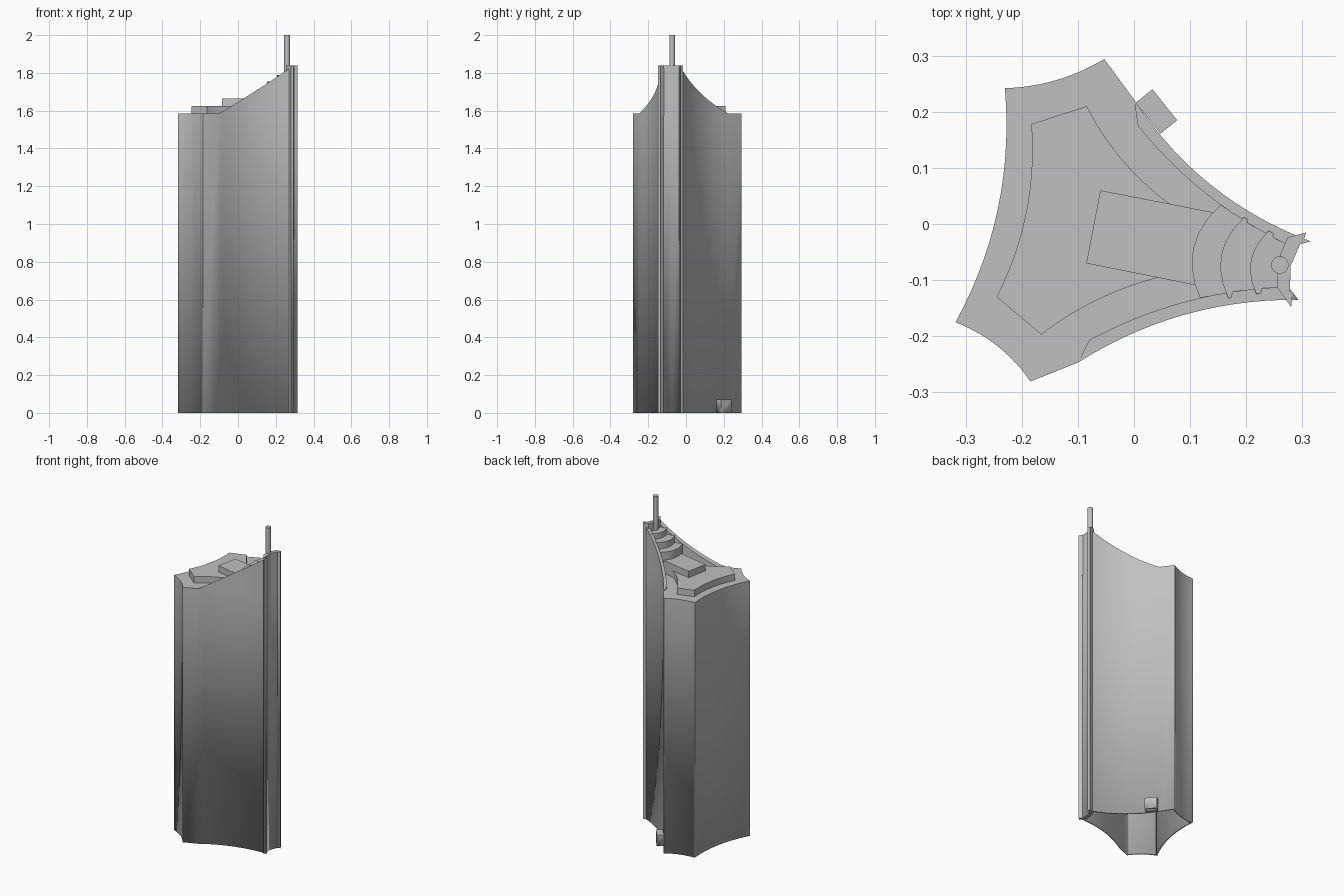
import bpy, bmesh, math
from mathutils import Vector

cube = bpy.data.objects.get("Cube")
if cube:
    bpy.data.objects.remove(cube, do_unlink=True)

grey = bpy.data.materials.new("plain grey")
grey.use_nodes = True
grey.diffuse_color = (0.53, 0.53, 0.53, 1)
grey.node_tree.nodes["Principled BSDF"].inputs["Base Color"].default_value = (0.53, 0.53, 0.53, 1)

ROOF = 1.585
TOP = 1.84


def arc(a, b, sag, n=14):
    """Points from a to just before b, bowed to the left of travel by sag."""
    a, b = Vector(a), Vector(b)
    d = b - a
    left = Vector((-d.y, d.x)).normalized()
    return [a + d * (i / n) + left * sag * 4 * (i / n) * (1 - i / n) for i in range(n)]


def finish(bm, name, shell=0):
    mesh = bpy.data.meshes.new(name)
    bm.to_mesh(mesh)
    bm.free()
    obj = bpy.data.objects.new(name, mesh)
    bpy.context.collection.objects.link(obj)
    mesh.materials.append(grey)
    if shell:
        mod = obj.modifiers.new("wall thickness", "SOLIDIFY")
        mod.thickness = shell
        mod.offset = -1
    bpy.ops.object.select_all(action="DESELECT")
    obj.select_set(True)
    bpy.context.view_layer.objects.active = obj
    bpy.ops.object.shade_smooth_by_angle(angle=math.radians(20))
    return obj


def prism(name, outline, z0, z1, shell=0):
    """Counterclockwise outline raised from z0 to z1; a shell has no floor."""
    bm = bmesh.new()
    low = [bm.verts.new((p[0], p[1], z0)) for p in outline]
    high = [bm.verts.new((p[0], p[1], z1)) for p in outline]
    n = len(outline)
    for i in range(n):
        j = (i + 1) % n
        bm.faces.new((low[i], low[j], high[j], high[i]))
    bm.faces.new(high)
    if not shell:
        bm.faces.new(low[::-1])
    return finish(bm, name, shell)


def slope(p):
    """Height of the raking wall top, rising toward the tip."""
    u = 0.978 * p[0] - 0.21 * p[1]
    return min(TOP, max(ROOF + 0.001, ROOF + 0.7 * (u + 0.046)))


def parapet(name, outer, inner):
    bm = bmesh.new()
    rings = []
    for o, i in zip(outer, inner):
        rings.append([bm.verts.new(c) for c in (
            (o[0], o[1], ROOF - 0.01), (o[0], o[1], slope(o)),
            (i[0], i[1], slope(i)), (i[0], i[1], ROOF - 0.01))])
    for a, b in zip(rings, rings[1:]):
        for k in range(4):
            m = (k + 1) % 4
            bm.faces.new((a[k], a[m], b[m], b[k]))
    bm.faces.new(rings[0])
    bm.faces.new(rings[-1][::-1])
    bmesh.ops.recalc_face_normals(bm, faces=bm.faces[:])
    return finish(bm, name)


# Main hollow tower
back_corner, side_corner = (-0.23, 0.242), (-0.318, -0.175)
front_corner, front_start = (-0.177, -0.292), (-0.1, -0.247)
front_tip, back_tip = (0.293, -0.135), (0.315, -0.031)
back_start, back_point = (0.0, 0.222), (-0.053, 0.294)
front_curve = arc(front_start, front_tip, 0.03)
back_curve = arc(back_tip, back_start, 0.033)
outline = (arc(back_corner, side_corner, 0.032)
           + arc(side_corner, front_corner, 0.015)
           + [front_start] + front_curve[1:]
           + [front_tip, (0.278, -0.122), (0.279, -0.075), (0.296, -0.036)]
           + back_curve + [back_start]
           + arc(back_point, back_corner, 0.012))
prism("tower_shell", outline, 0, ROOF, 0.012)

# Raking walls on both long sides
parapet("front_raking_wall", front_curve + [front_tip],
        arc((-0.08, -0.207), (0.275, -0.112), 0.022) + [(0.275, -0.112)])
parapet("back_raking_wall", back_curve + [back_start],
        arc((0.28, -0.04), (0.007, 0.175), 0.02) + [(0.007, 0.175)])

# Forked column along the narrow tip
prism("tip_column", [(0.307, -0.015), (0.274, -0.024), (0.262, -0.05), (0.255, -0.08),
                     (0.255, -0.113), (0.265, -0.127), (0.28, -0.148), (0.282, -0.13),
                     (0.293, -0.135), (0.278, -0.12), (0.279, -0.075), (0.296, -0.036),
                     (0.315, -0.031), (0.303, -0.026)], 0, TOP)

# Layered roof platforms
plate = (arc((-0.183, 0.178), (-0.245, -0.13), 0.022)
         + [(-0.245, -0.13)]
         + arc((-0.165, -0.197), (0.045, -0.095), 0.012)
         + [(0.045, -0.095)]
         + arc((0.065, 0.035), (-0.084, 0.21), 0.014)
         + [(-0.084, 0.21)])
prism("roof_plate", plate, ROOF - 0.005, 1.625)
prism("roof_block", [(-0.06, 0.06), (-0.085, -0.07), (0.13, -0.113), (0.155, 0.018)],
      ROOF - 0.005, 1.665)

# Curved steps climbing to the tip
steps = [((0.155, 0.035), (0.12, -0.138), 1.715),
         ((0.196, 0.012), (0.168, -0.132), 1.755),
         ((0.24, -0.012), (0.218, -0.125), 1.79)]
for k, (a, b, z) in enumerate(steps):
    edge = arc(a, b, -0.033 + 0.006 * k, 6)
    prism(f"roof_step_{k + 1}", edge + [b, (0.265, -0.115), (0.27, -0.03)], ROOF - 0.005, z)

# Mast
mast = [(0.26 + 0.0155 * math.cos(t * math.tau / 20),
         -0.073 + 0.0155 * math.sin(t * math.tau / 20)) for t in range(20)]
prism("mast", mast, 1.7, 2.0)

# Small entrance porch at the foot of the back wall
prism("entrance_porch", [(0.077, 0.185), (0.033, 0.24), (0.003, 0.216), (0.047, 0.161)],
      0, 0.07, 0.01)
